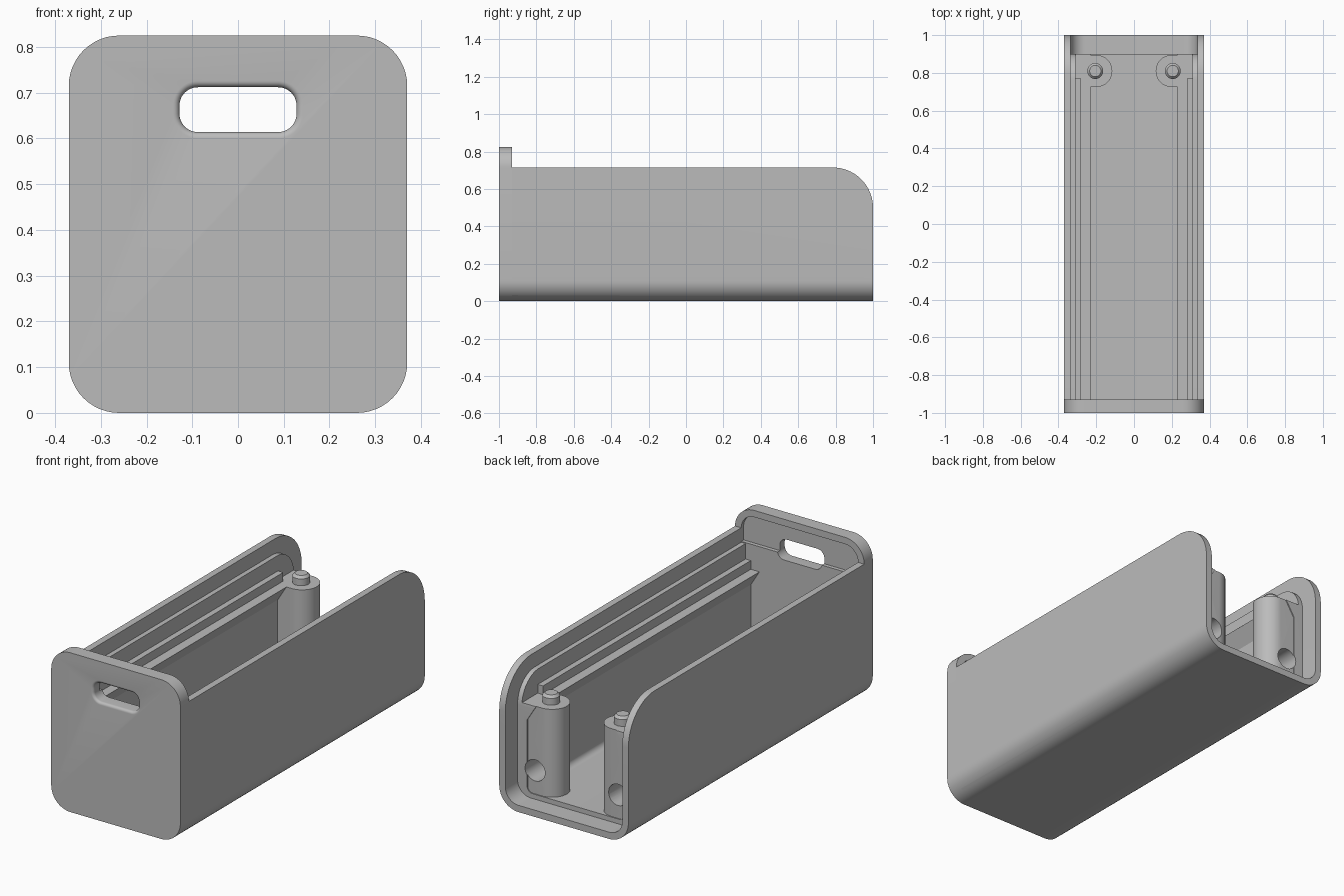
import bpy, bmesh, math
from mathutils import Vector

cube = bpy.data.objects.get("Cube")
if cube:
    bpy.data.objects.remove(cube, do_unlink=True)

grey = bpy.data.materials.new("plain grey")
grey.use_nodes = True
COLOUR = (0.5, 0.5, 0.5, 1)
grey.diffuse_color = COLOUR
grey.node_tree.nodes["Principled BSDF"].inputs["Base Color"].default_value = COLOUR


def rounded(corners, steps=12):
    """Turn (u, v, radius) corners into an outline with filleted corners."""
    out = []
    for i, (u, v, r) in enumerate(corners):
        p = Vector((u, v))
        if r == 0:
            out.append(p)
            continue
        a = (Vector(corners[i - 1][:2]) - p).normalized()
        b = (Vector(corners[(i + 1) % len(corners)][:2]) - p).normalized()
        half = a.angle(b) / 2
        centre = p + (a + b).normalized() * r / math.sin(half)
        start = p + a * r / math.tan(half) - centre
        end = p + b * r / math.tan(half) - centre
        sweep = start.angle_signed(end)
        for k in range(steps + 1):
            t = -sweep * k / steps
            c, s = math.cos(t), math.sin(t)
            out.append(centre + Vector((start.x * c - start.y * s, start.x * s + start.y * c)))
    return out


def rect(u0, u1, v0, v1, r=0):
    return rounded([(u0, v0, r), (u1, v0, r), (u1, v1, r), (u0, v1, r)])


def mirrored(half):
    """Close a right-hand half outline across the centre line."""
    return half + [(-u, v, r) for u, v, r in reversed(half)]


def loft(name, rings, axis):
    """Solid through (position, outline) rings along an axis."""
    place = {"x": lambda u, v, w: (w, u, v),
             "y": lambda u, v, w: (u, w, v),
             "z": lambda u, v, w: (u, v, w)}[axis]
    bm = bmesh.new()
    loops = [[bm.verts.new(place(p[0], p[1], w)) for p in outline] for w, outline in rings]
    for lo, hi in zip(loops, loops[1:]):
        for i in range(len(lo)):
            bm.faces.new((lo[i - 1], lo[i], hi[i], hi[i - 1]))
    bm.faces.new(loops[0])
    bm.faces.new(loops[-1])
    bmesh.ops.recalc_face_normals(bm, faces=bm.faces[:])
    mesh = bpy.data.meshes.new(name)
    bm.to_mesh(mesh)
    bm.free()
    mesh.materials.append(grey)
    obj = bpy.data.objects.new(name, mesh)
    bpy.context.collection.objects.link(obj)
    return obj


def prism(name, outline, axis, start, end):
    return loft(name, [(start, outline), (end, outline)], axis)


def combine(obj, other, operation="DIFFERENCE"):
    """Apply a boolean and discard the helper solid."""
    mod = obj.modifiers.new("combine", "BOOLEAN")
    mod.operation, mod.solver, mod.object = operation, "EXACT", other
    bpy.context.view_layer.update()
    result = bpy.data.meshes.new_from_object(
        obj.evaluated_get(bpy.context.evaluated_depsgraph_get()))
    obj.modifiers.clear()
    obj.data = result
    bpy.data.objects.remove(other, do_unlink=True)


def circle(x, y, r, n=32):
    return [(x + r * math.cos(math.tau * k / n), y + r * math.sin(math.tau * k / n))
            for k in range(n)]


def side_profile(back, top, radius):
    """Side outline with a rounded upper rear corner."""
    return rounded([(-0.93, -0.1, 0), (back, -0.1, 0), (back, top, radius), (-0.93, top, 0)], 20)


def port(side):
    return prism("port_cutter", circle(side * 0.237, 0.182, 0.055), "y", 0.77, 1.1)


FLOOR, LEDGE = 0.06, 0.515

# Outer shell: bottom and sides trimmed to the side profile
shell = prism("outer_shell", rect(-0.37, 0.37, 0, 0.825, 0.11), "y", -0.93, 1)
combine(shell, prism("cavity", rounded(mirrored(
    [(0.335, 0.035, 0.075), (0.335, 1, 0)])), "y", -1.2, 1.2))
combine(shell, prism("trim", side_profile(1, 0.715, 0.215), "x", -0.5, 0.5), "INTERSECT")

# Front plate with a shallow lid pocket and a rounded handle slot
plate = prism("front_plate", rect(-0.37, 0.37, 0, 0.825, 0.11), "y", -1, -0.93)
combine(plate, prism("lid_pocket", rounded(
    [(-0.335, 0.645, 0), (0.335, 0.645, 0), (0.335, 0.79, 0.075), (-0.335, 0.79, 0.075)]),
    "y", -0.95, -0.9))
LIP = 0.014
slot = []
for k in range(7):
    t = math.radians(15 * k)
    grow = LIP * (1 - math.sin(t))
    slot.append((-1 + LIP * (1 - math.cos(t)),
                 rect(-0.128 - grow, 0.128 + grow, 0.614 - grow, 0.712 + grow, 0.04 + grow)))
slot = [(-1.05, slot[0][1])] + slot + [(-0.9, slot[-1][1])]
combine(plate, loft("slot_cutter", slot, "y"))

# Inner liner: stepped lid rails and an undercut ledge on both sides
liner = prism("inner_liner", rounded(mirrored(
    [(0.338, 0.03, 0.076), (0.338, 0.7, 0)])), "y", -0.935, 0.95)
combine(liner, prism("liner_cavity", rounded(mirrored(
    [(0.28, FLOOR, 0.03), (0.28, 0.435, 0), (0.23, LEDGE, 0), (0.28, LEDGE, 0),
     (0.28, 0.56, 0), (0.31, 0.56, 0), (0.31, 0.8, 0)])), "y", -1.2, 1.2))
combine(liner, prism("rail_end", rect(-0.31, 0.31, LEDGE, 0.8), "y", 0.77, 1.2))
combine(liner, prism("trim", side_profile(0.9, 0.64, 0.14), "x", -0.5, 0.5), "INTERSECT")

# Rear posts with cable ports and locating pegs
parts = [shell, plate, liner]
for side, label in ((1, "left"), (-1, "right")):
    combine(liner, port(side))
    outline = [(side * u, v) for u, v in rounded(
        [(0.3, 0.725, 0), (0.3, 0.895, 0), (0.115, 0.895, 0.0849), (0.115, 0.725, 0.0849)], 16)]
    post = prism(label + "_post", outline, "z", FLOOR - 0.005, LEDGE)
    combine(post, port(side))
    peg = loft(label + "_peg", [(z, circle(side * 0.205, 0.81, r)) for z, r in
                                ((LEDGE - 0.01, 0.042), (0.55, 0.042), (0.563, 0.03))], "z")
    parts += [post, peg]

# Smooth curves, crisp edges
bpy.ops.object.select_all(action="DESELECT")
for obj in parts:
    obj.select_set(True)
bpy.context.view_layer.objects.active = shell
bpy.ops.object.shade_smooth_by_angle(angle=math.radians(25))
